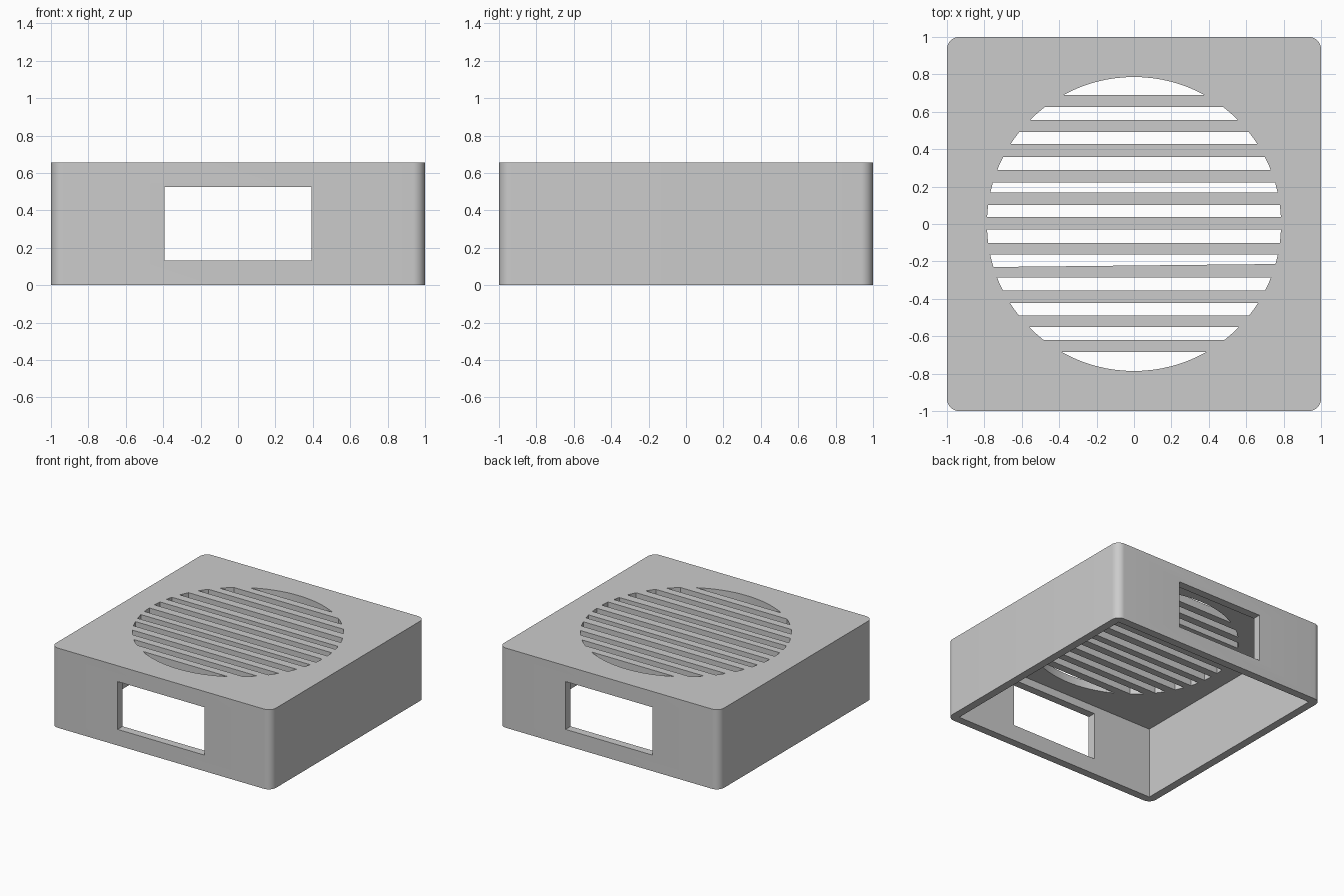
import bpy, bmesh
from math import sqrt, sin, cos, pi, radians

cube = bpy.data.objects.get("Cube")
if cube:
    bpy.data.objects.remove(cube, do_unlink=True)

HEIGHT, WALL, RADIUS = 0.655, 0.0656, 0.786

grey = bpy.data.materials.new("plain grey")
grey.use_nodes = True
grey.diffuse_color = (0.6, 0.6, 0.6, 1)
grey.node_tree.nodes["Principled BSDF"].inputs["Base Color"].default_value = (0.6, 0.6, 0.6, 1)


def prisms(name, outlines, z0, z1):
    """Object made of upright prisms, one for each counter-clockwise outline."""
    bm = bmesh.new()
    for outline in outlines:
        face = bm.faces.new([bm.verts.new((x, y, z0)) for x, y in outline])
        ext = bmesh.ops.extrude_face_region(bm, geom=[face])["geom"]
        top = [v for v in ext if isinstance(v, bmesh.types.BMVert)]
        bmesh.ops.translate(bm, verts=top, vec=(0, 0, z1 - z0))
    # extruding keeps the start face, so all prisms are closed
    bmesh.ops.recalc_face_normals(bm, faces=bm.faces)
    mesh = bpy.data.meshes.new(name)
    bm.to_mesh(mesh)
    bm.free()
    obj = bpy.data.objects.new(name, mesh)
    bpy.context.collection.objects.link(obj)
    mesh.materials.append(grey)
    return obj


def rectangle(hx, hy):
    return [(-hx, -hy), (hx, -hy), (hx, hy), (-hx, hy)]


def rounded_square(half, r, steps=10):
    pts = []
    for i, (sx, sy) in enumerate([(1, 1), (-1, 1), (-1, -1), (1, -1)]):
        for k in range(steps + 1):
            a = (i + k / steps) * pi / 2
            pts.append((sx * (half - r) + r * cos(a), sy * (half - r) + r * sin(a)))
    return pts


def slot(low_left, low_right, high, steps=12):
    """Horizontal strip of the round opening, ends following the circle."""
    def side(sign, low):
        pts = []
        for k in range(steps + 1):
            # ease towards both ends so the round caps stay smooth
            y = low + (high - low) * (1 - cos(pi * k / steps)) / 2
            pts.append((sign * sqrt(max(RADIUS ** 2 - y * y, 0)), y))
        return pts
    pts = side(1, low_right) + side(-1, low_left)[::-1]
    return [p for i, p in enumerate(pts)
            if abs(p[0] - pts[i - 1][0]) + abs(p[1] - pts[i - 1][1]) > 1e-5]


def cut(target, cutter):
    mod = target.modifiers.new("cut", "BOOLEAN")
    mod.object, mod.operation, mod.solver = cutter, "DIFFERENCE", "EXACT"
    bpy.context.view_layer.update()
    graph = bpy.context.evaluated_depsgraph_get()
    mesh = bpy.data.meshes.new_from_object(target.evaluated_get(graph))
    target.modifiers.clear()
    target.data = mesh
    bpy.data.objects.remove(cutter, do_unlink=True)


# Outer shell, hollow and open at the bottom
housing = prisms("vented_housing", [rounded_square(1, WALL)], 0, HEIGHT)
inner = 1 - WALL
cut(housing, prisms("cavity_cutter", [rectangle(inner, inner)], -0.2, HEIGHT - WALL))

# Window through the front and back walls
cut(housing, prisms("window_cutter", [rectangle(0.394, 1.2)], 0.132, 0.525))

# Round grille of slots; one slot has a slightly slanted edge
bars = [(-.685, -.62), (-.552, -.488), (-.422, -.355), (-.286, (-.23, -.214)),
        (-.162, -.102), (-.03, .037), (.102, .168), (.221, .289),
        (.358, .428), (.492, .557), (.626, .69)]
lows = [-RADIUS] + [top for _, top in bars]
highs = [bottom for bottom, _ in bars] + [RADIUS]
outlines = []
for low, high in zip(lows, highs):
    left, right = low if isinstance(low, tuple) else (low, low)
    outlines.append(slot(left, right, high))
cut(housing, prisms("grille_cutter", outlines, HEIGHT - 2 * WALL, HEIGHT + 0.1))

# Smooth corners, sharp edges
bpy.ops.object.select_all(action="DESELECT")
housing.select_set(True)
bpy.context.view_layer.objects.active = housing
bpy.ops.object.shade_smooth_by_angle(angle=radians(30))
